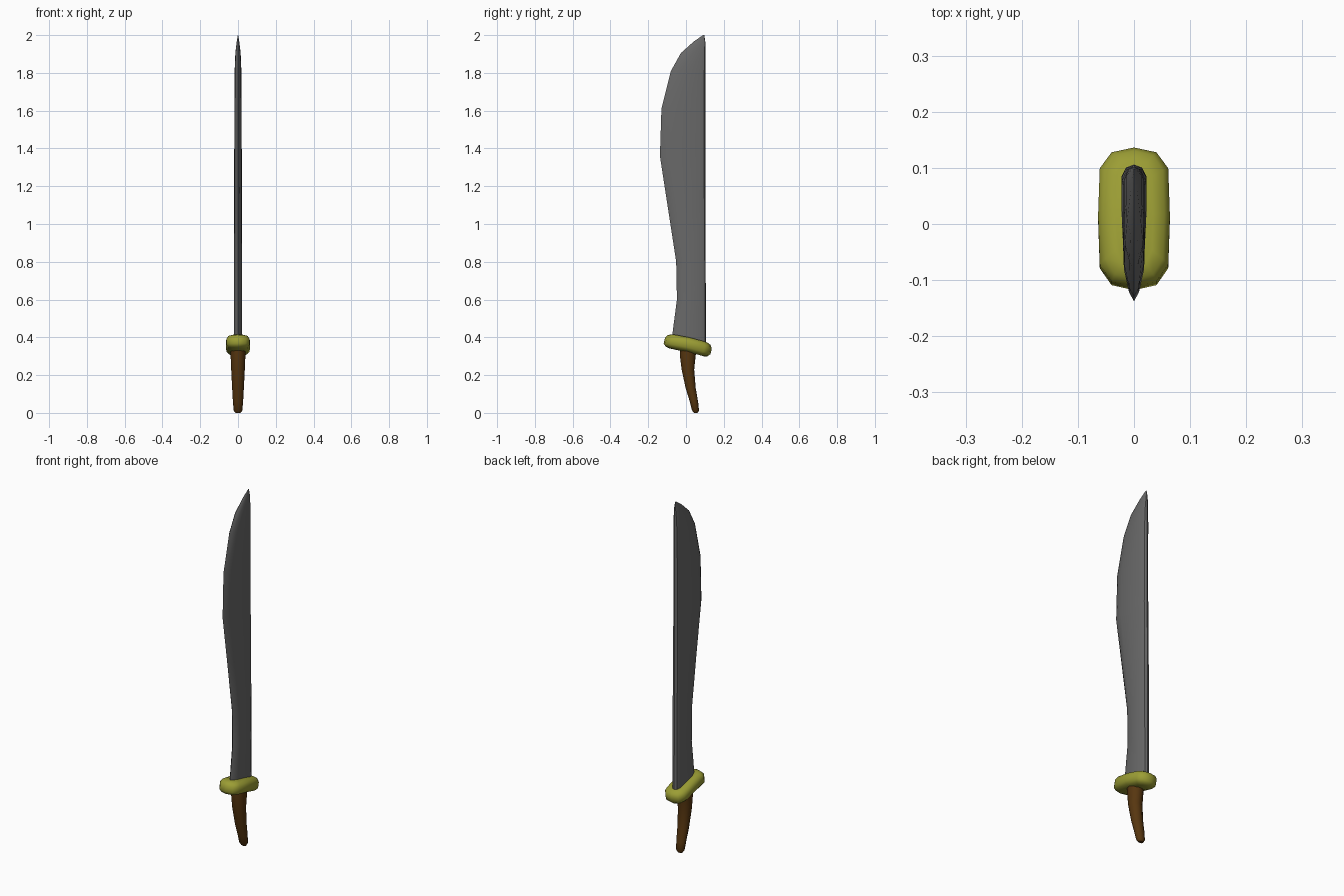
import bpy
import bmesh
import math
from mathutils import Matrix

cube = bpy.data.objects.get("Cube")
if cube:
    bpy.data.objects.remove(cube)


def material(name, rgb):
    mat = bpy.data.materials.new(name)
    mat.use_nodes = True
    mat.diffuse_color = (*rgb, 1)
    mat.node_tree.nodes["Principled BSDF"].inputs["Base Color"].default_value = (*rgb, 1)
    return mat


def loft(name, rings, mat, angle):
    """Skin a stack of equal-length rings and cap both ends."""
    bm = bmesh.new()
    loops = [[bm.verts.new(p) for p in ring] for ring in rings]
    n = len(loops[0])
    for low, high in zip(loops, loops[1:]):
        for i in range(n):
            j = (i + 1) % n
            bm.faces.new((low[i], low[j], high[j], high[i]))
    bm.faces.new(loops[0][::-1])
    bm.faces.new(loops[-1])
    bmesh.ops.recalc_face_normals(bm, faces=bm.faces)
    mesh = bpy.data.meshes.new(name)
    bm.to_mesh(mesh)
    bm.free()
    mesh.materials.append(mat)
    obj = bpy.data.objects.new(name, mesh)
    bpy.context.collection.objects.link(obj)
    bpy.ops.object.select_all(action='DESELECT')
    obj.select_set(True)
    bpy.context.view_layer.objects.active = obj
    bpy.ops.object.shade_smooth_by_angle(angle=math.radians(angle))
    return obj


steel = material("steel grey", (0.14, 0.14, 0.14))
brass = material("olive brass", (0.33, 0.34, 0.035))
wood = material("dark brown wood", (0.095, 0.037, 0.005))

# Blade: height, cutting edge y, spine y, half thickness
blade_levels = [
    (0.35, -0.08, 0.106, 0.022), (0.41, -0.073, 0.106, 0.022),
    (0.60, -0.048, 0.105, 0.022), (0.80, -0.052, 0.104, 0.022),
    (1.08, -0.095, 0.103, 0.021), (1.36, -0.138, 0.102, 0.02),
    (1.61, -0.13, 0.102, 0.019), (1.81, -0.08, 0.102, 0.018),
    (1.905, -0.027, 0.102, 0.014), (1.965, 0.04, 0.102, 0.007),
    (2.0, 0.09, 0.097, 0.001),
]
# Half section: fraction from edge to spine, fraction of half thickness
half = [(0.07, 0.45), (0.24, 0.9), (0.5, 1), (0.87, 1), (0.97, 0.65)]
section = [(0, 0)] + half + [(1, 0)] + [(f, -t) for f, t in reversed(half)]
loft("blade", [[(t * w, edge + f * (spine - edge), z) for f, t in section]
               for z, edge, spine, w in blade_levels], steel, 30)

# Guard: rounded oblong plate tilted down towards the spine
side = [(0, -0.127), (0.04, -0.118), (0.061, -0.088),
        (0.064, 0), (0.061, 0.088), (0.04, 0.118), (0, 0.127)]
outline = side + [(-x, y) for x, y in side[-2:0:-1]]
layers = [(-0.038, 0.034), (-0.031, 0.013), (-0.015, 0),
          (0.015, 0), (0.031, 0.01), (0.038, 0.03)]


def guard_ring(h, inset):
    sx, sy = 1 - inset / 0.064, 1 - inset / 0.127
    return [(x * sx, y * sy, h - 0.5 * (y * sy) ** 2) for x, y in outline]


guard = loft("guard", [guard_ring(*layer) for layer in layers], brass, 60)
guard.data.transform(Matrix.Translation((0, 0.011, 0.362))
                     @ Matrix.Rotation(math.radians(-13), 4, 'X'))

# Grip: height, front y, back y, half width
grip_levels = [
    (0.005, 0.042, 0.062, 0.014), (0.018, 0.031, 0.07, 0.023),
    (0.06, 0.019, 0.065, 0.027), (0.13, -0.003, 0.053, 0.031),
    (0.23, -0.025, 0.045, 0.036), (0.30, -0.034, 0.053, 0.039),
    (0.35, -0.036, 0.06, 0.039),
]
sides = 10


def grip_ring(z, front, back, w):
    turns = [math.tau * i / sides for i in range(sides)]
    return [(w * math.cos(a), (front + back) / 2 + (back - front) / 2 * math.sin(a),
             max(0, z - 0.005 if z < 0.02 else z)) for a in turns]


loft("grip", [grip_ring(*level) for level in grip_levels], wood, 50)
